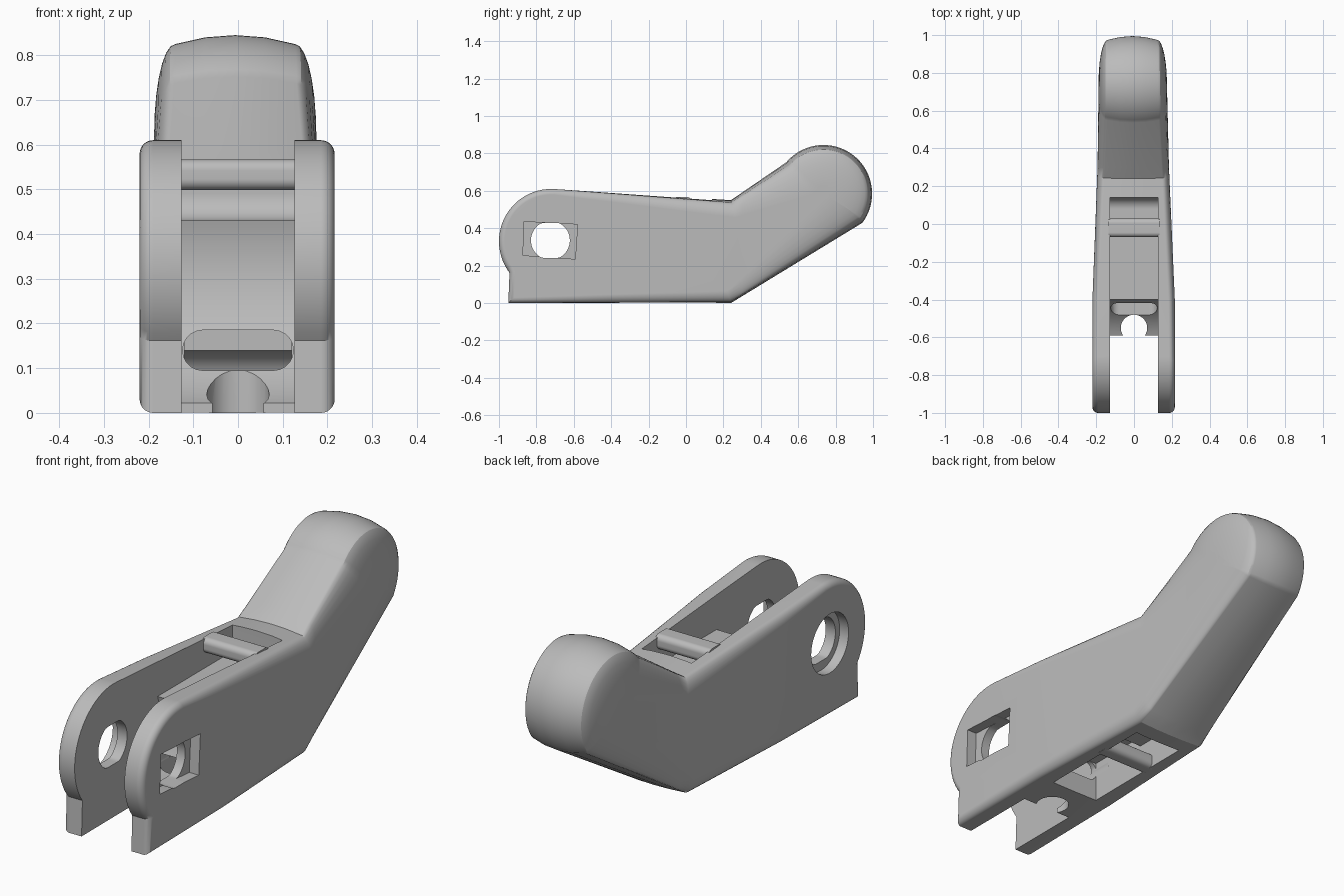
import bpy
import bmesh
from math import sin, cos, radians
from mathutils import Vector

cube = bpy.data.objects.get("Cube")
if cube:
    bpy.data.objects.remove(cube, do_unlink=True)

grey = bpy.data.materials.new("plain grey")
grey.use_nodes = True
grey.diffuse_color = (0.5, 0.5, 0.5, 1)
grey.node_tree.nodes["Principled BSDF"].inputs["Base Color"].default_value = (0.5, 0.5, 0.5, 1)

PIVOT = (-0.72, 0.33)
GAP = 0.126


def make(name, bm):
    bmesh.ops.recalc_face_normals(bm, faces=bm.faces)
    mesh = bpy.data.meshes.new(name)
    bm.to_mesh(mesh)
    bm.free()
    obj = bpy.data.objects.new(name, mesh)
    bpy.context.collection.objects.link(obj)
    mesh.materials.append(grey)
    return obj


def arc(centre, r, start, end, n):
    angles = [radians(start + (end - start) * i / n) for i in range(n + 1)]
    return [(centre[0] + r * cos(a), centre[1] + r * sin(a)) for a in angles]


def prism(name, points, axis, low, high):
    """Extrude a flat outline along one axis."""
    bm = bmesh.new()
    rings = []
    for d in (low, high):
        ring = []
        for a, b in points:
            co = [a, b]
            co.insert(axis, d)
            ring.append(bm.verts.new(co))
        rings.append(ring)
        bm.faces.new(ring)
    n = len(points)
    for i in range(n):
        j = (i + 1) % n
        bm.faces.new((rings[0][i], rings[0][j], rings[1][j], rings[1][i]))
    return make(name, bm)


def rounded(y0, y1, z0, z1, r):
    """Rounded rectangle outline."""
    pts = []
    for cy, cz, start in ((y1 - r, z1 - r, 0), (y0 + r, z1 - r, 90),
                          (y0 + r, z0 + r, 180), (y1 - r, z0 + r, 270)):
        pts += arc((cy, cz), r, start, start + 90, 6)
    return pts


def select_only(obj):
    bpy.ops.object.select_all(action="DESELECT")
    obj.select_set(True)
    bpy.context.view_layer.objects.active = obj


def cut(obj, cutter):
    select_only(obj)
    mod = obj.modifiers.new("cut", "BOOLEAN")
    mod.operation = "DIFFERENCE"
    mod.solver = "EXACT"
    mod.object = cutter
    bpy.ops.object.modifier_apply(modifier=mod.name)
    bpy.data.objects.remove(cutter, do_unlink=True)


def blend(y, front, bend, tip):
    """Value along the length: constant at the cheeks, then two straight tapers."""
    if y < -0.4:
        return front
    if y < 0.3:
        return front + (bend - front) * (y + 0.4) / 0.7
    return bend + (tip - bend) * (y - 0.3) / 0.7


# Side outline with edge rounding: width share, inset depth, crown
small = (0.14, 0.03, 0)
outline = [((-0.95, 0), small)]
outline += [(p, small) for p in arc(PIVOT, 0.28, 217, 86, 28)]
outline += [((0.24, 0.55), (0.2, 0.08, 0.012))]
outline += [(p, (0.26, 0.2, 0.02)) for p in arc((0.735, 0.585), 0.26, 140, -37, 36)]
outline += [((0.24, 0.0), (0.18, 0.06, 0.006))]

count = len(outline)
inward = []
for i in range(count):
    prev, here, after = (Vector(outline[k % count][0]) for k in (i - 1, i, i + 1))
    d1, d2 = (here - prev).normalized(), (after - here).normalized()
    n1, n2 = Vector((d1.y, -d1.x)), Vector((d2.y, -d2.x))
    inward.append((n1 + n2) / (1 + n1.dot(n2)))

# Lever body: rings from one side to the other, rounded at the edges
STEPS = 7
half = [("flat", 0.5)] + [("edge", radians(90 * k / STEPS)) for k in range(STEPS + 1)]
layers = [(-1, *h) for h in reversed(half)] + [(1, "flat", 0)] + [(1, *h) for h in half]
bm = bmesh.new()
rings = []
for side, kind, t in layers:
    ring = []
    for (p, (share, depth, crown)), n in zip(outline, inward):
        if kind == "flat":
            u, inset = t * (1 - share), crown * t * t
        else:
            u, inset = 1 - share * (1 - sin(t)), crown + depth * (1 - cos(t))
        q = Vector(p) + n * inset
        ring.append(bm.verts.new((side * u, q.x, q.y)))
    rings.append(ring)
for a, b in zip(rings, rings[1:]):
    for i in range(count):
        j = (i + 1) % count
        bm.faces.new((a[i], a[j], b[j], b[i]))
bm.faces.new(rings[0])
bm.faces.new(rings[-1])
for y in (-0.4, 0.3):
    bmesh.ops.bisect_plane(bm, geom=bm.verts[:] + bm.edges[:] + bm.faces[:],
                           plane_co=(0, y, 0), plane_no=(0, 1, 0))
for v in bm.verts:
    v.co.x = v.co.x * blend(v.co.y, 0.218, 0.189, 0.176) + blend(v.co.y, -0.002, -0.004, -0.008)
body = make("lever_body", bm)

# Gap between the cheeks, curved inner wall and upper groove
slot = [(-1.2, -0.1), (-0.59, -0.1)] + arc(PIVOT, 0.335, -67, 17.4, 24)
slot += [(0.02, 0.43)] + arc((0.08, 0.49), 0.06, -90, 0, 8) + [(0.14, 0.8), (-1.2, 0.8)]
cut(body, prism("slot_cutter", slot, 0, -GAP, GAP))

# Lower pocket, with a curved end behind the crossbar
pocket = [(-0.4, -0.1), (-0.4, 0.185), (-0.1, 0.185), (-0.1, 0.14), (0.06, 0.14)]
pocket += arc((0.08, 0.06), 0.08, 90, 0, 8) + [(0.16, -0.1)]
cut(body, prism("pocket_cutter", pocket, 0, -0.12, 0.12))

# Round notch in the front lip and the pill-shaped window above it
cut(body, prism("notch_cutter", arc((0, -0.55), 0.07, 0, 345, 23), 2, -0.1, 0.16))
window = arc((0.079, 0.14), 0.045, -90, 90, 10) + arc((-0.079, 0.14), 0.045, 90, 270, 10)
cut(body, prism("window_cutter", window, 1, -0.65, -0.32))

# Pivot hole with flats, square recess on the left, round recess on the right
hole = [(y, max(0.242, min(0.428, z))) for y, z in arc((-0.725, 0.335), 0.104, 0, 352.5, 47)]
cut(body, prism("hole_cutter", hole, 0, -0.4, 0.4))
square = [(-0.865, 0.435), (-0.58, 0.42), (-0.592, 0.235), (-0.872, 0.255)]
cut(body, prism("square_cutter", square, 0, 0.168, 0.4))
cut(body, prism("round_cutter", arc((-0.725, 0.335), 0.135, 0, 352.5, 47), 0, -0.4, -0.175))

# Crossbars over the upper and lower grooves
upper_bar = prism("upper_crossbar", rounded(-0.07, 0.03, 0.498, 0.567, 0.025), 0, -0.135, 0.135)
lower_bar = prism("lower_crossbar", rounded(-0.1, -0.02, 0.002, 0.072, 0.025), 0, -0.135, 0.135)

for obj in (body, upper_bar, lower_bar):
    select_only(obj)
    bpy.ops.object.shade_smooth_by_angle(angle=radians(30))
    weighted = obj.modifiers.new("even shading", "WEIGHTED_NORMAL")
    weighted.keep_sharp = True
